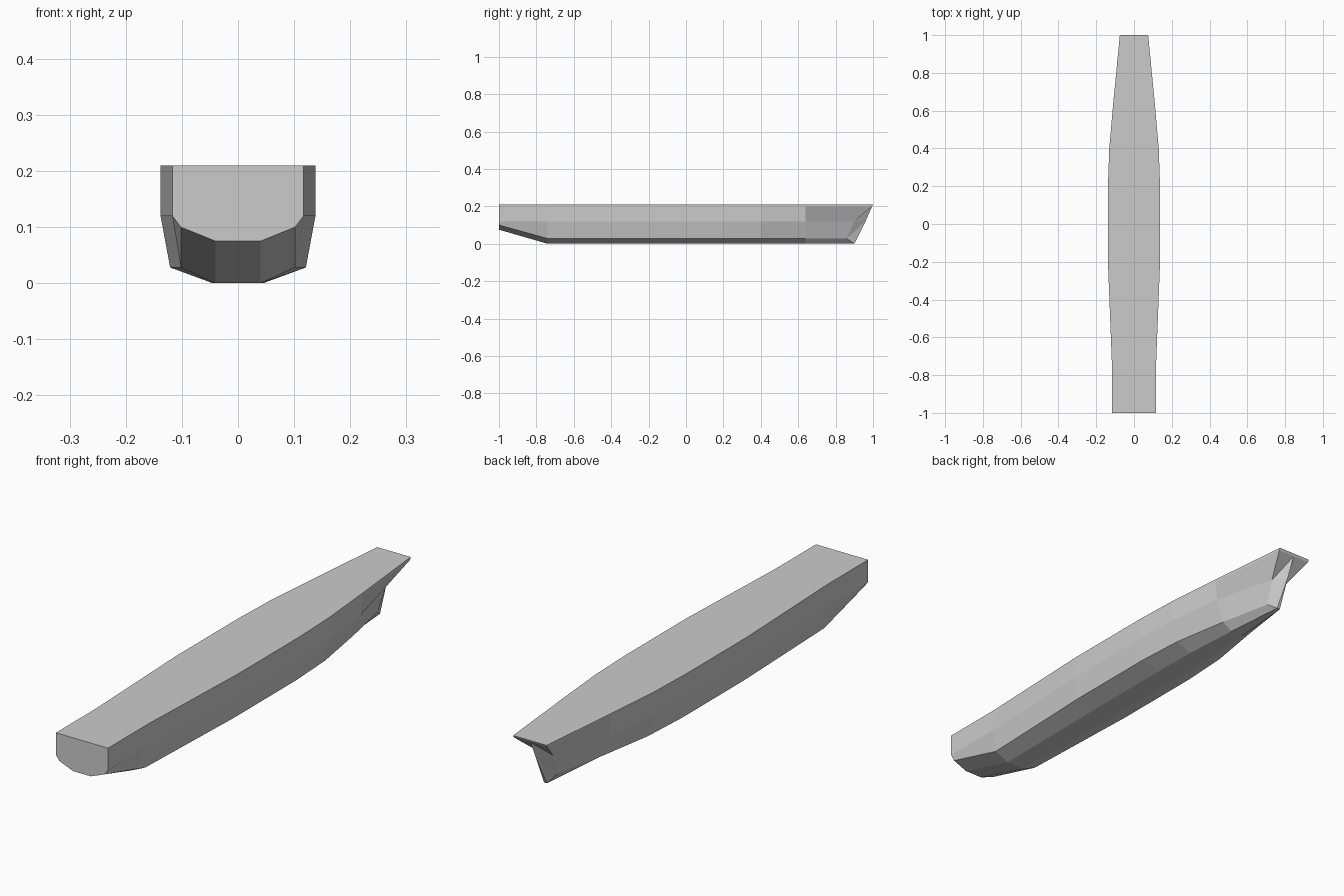
import bpy, bmesh

if "Cube" in bpy.data.objects:
    bpy.data.objects.remove(bpy.data.objects["Cube"])

# Hull stations: y, half widths at keel, chine, side; then keel/chine heights
stations = [
    (-1.00, 0.040, 0.102, 0.117, 0.075, 0.100),
    (-0.74, 0.040, 0.102, 0.117, 0.0, 0.028),
    (-0.20, 0.045, 0.121, 0.138, 0.0, 0.028),
    (0.20, 0.045, 0.121, 0.138, 0.0, 0.028),
    (0.40, 0.043, 0.110, 0.131, 0.0, 0.028),
    (0.64, 0.028, 0.070, 0.103, 0.0, 0.028),
]
halves = []
for y, k, c, s, zk, zc in stations:
    top = 0.110 if y == 0.64 else s
    halves.append([(k, y, zk), (c, y, zc), (s, y, 0.12), (top, y, 0.20), (top, y, 0.21)])
# Raked bow station
halves.append([(0.007, 0.90, 0), (0.025, 0.86, 0.028), (0.034, 0.90, 0.12),
               (0.075, 0.995, 0.20), (0.075, 1.0, 0.21)])

bm = bmesh.new()
rings = []
for half in halves:
    right = [bm.verts.new(p) for p in half]
    left = [bm.verts.new((-x, y, z)) for x, y, z in half]
    rings.append(right + left[::-1])

# Skin between stations, including the deck and the flat bottom
for a, b in zip(rings, rings[1:]):
    for i in range(10):
        j = (i + 1) % 10
        bm.faces.new((a[i], a[j], b[j], b[i]))

# Flat stern
bm.faces.new(rings[0])

# Bow: stem points on the centreline, with hollow cheeks either side
r = rings[-1]
stem_mid = bm.verts.new((0, 0.96, 0.12))
stem_top = bm.verts.new((0, 0.995, 0.20))
for keel, chine, side, rail in (r[0:4], r[:5:-1]):
    bm.faces.new((keel, chine, stem_mid))
    bm.faces.new((chine, side, stem_mid))
    bm.faces.new((side, stem_top, stem_mid))
    bm.faces.new((side, rail, stem_top))
bm.faces.new((r[9], r[0], stem_mid))
bm.faces.new((r[3], r[4], r[5], r[6], stem_top))

bmesh.ops.recalc_face_normals(bm, faces=bm.faces)
mesh = bpy.data.meshes.new("boat_hull")
bm.to_mesh(mesh)
bm.free()
hull = bpy.data.objects.new("boat_hull", mesh)
bpy.context.collection.objects.link(hull)
